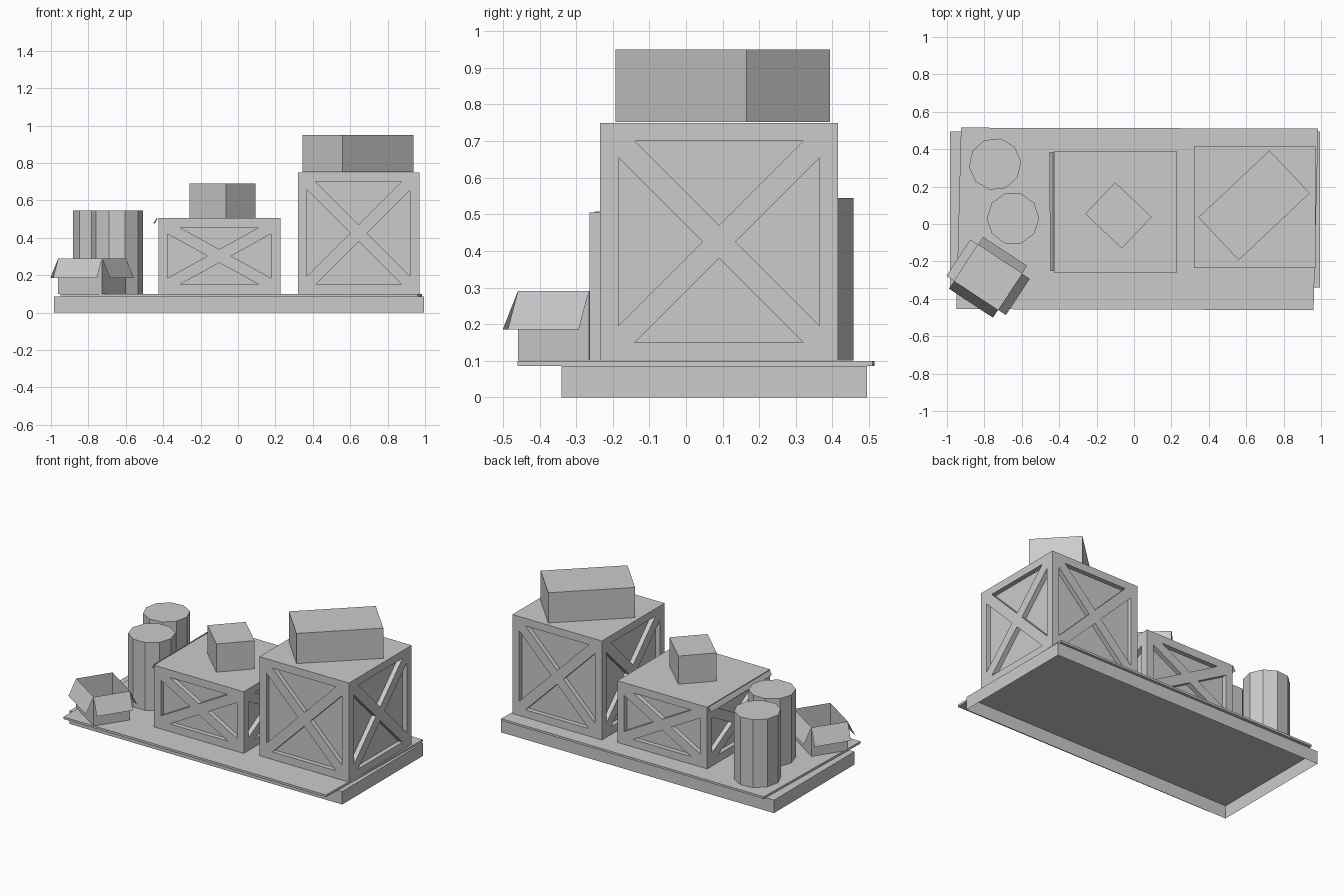
import bpy, bmesh
from math import radians, cos, sin, tau
from mathutils import Matrix, Vector

if "Cube" in bpy.data.objects:
    bpy.data.objects.remove(bpy.data.objects["Cube"])

grey = bpy.data.materials.new("plain grey")
grey.use_nodes = True
grey.diffuse_color = (0.6, 0.6, 0.6, 1)
grey.node_tree.nodes["Principled BSDF"].inputs["Base Color"].default_value = (0.6, 0.6, 0.6, 1)


def make(name, bm):
    mesh = bpy.data.meshes.new(name)
    bm.to_mesh(mesh)
    bm.free()
    mesh.materials.append(grey)
    obj = bpy.data.objects.new(name, mesh)
    bpy.context.collection.objects.link(obj)
    return obj


def prism(bm, points, offset):
    """Closed prism: a polygon swept along an offset vector."""
    low = [bm.verts.new(p) for p in points]
    high = [bm.verts.new(Vector(p) + Vector(offset)) for p in points]
    bm.faces.new(low[::-1])
    bm.faces.new(high)
    for i in range(len(low)):
        j = (i + 1) % len(low)
        bm.faces.new((low[i], low[j], high[j], high[i]))


def box(name, centre, size, z0, z1, turn=0, open_side=0):
    """Upright box; open_side -1 drops the bottom face, 1 the top face."""
    bm = bmesh.new()
    place = (Matrix.Translation((*centre, (z0 + z1) / 2)) @ Matrix.Rotation(radians(turn), 4, 'Z')
             @ Matrix.Diagonal((*size, z1 - z0, 1)))
    bmesh.ops.create_cube(bm, size=1, matrix=place)
    if open_side:
        bm.normal_update()
        gone = [f for f in bm.faces if f.normal.z * open_side > 0.9]
        bmesh.ops.delete(bm, geom=gone, context='FACES')
    return make(name, bm)


def crate(name, centre, width, z0, z1, border, band_x, band_z, depth=0.03):
    """Box with four sunken triangles on each side, leaving a frame and a cross."""
    body = box(name, centre, (width, width), z0, z1)
    w, h = width / 2 - border, (z1 - z0) / 2 - border
    bm = bmesh.new()
    a, b = w - band_x, h - band_z
    tip_x, tip_z = w * band_z / h, h * band_x / w
    triangles = [((-a, h), (0, tip_z), (a, h)), ((-a, -h), (a, -h), (0, -tip_z)),
                 ((-w, -b), (-tip_x, 0), (-w, b)), ((w, -b), (w, b), (tip_x, 0))]
    for k in range(4):
        side = Matrix.Translation((*centre, (z0 + z1) / 2)) @ Matrix.Rotation(k * tau / 4, 4, 'Z')
        sweep = side.to_3x3() @ Vector((0, 2 * depth, 0))
        for tri in triangles:
            prism(bm, [side @ Vector((x, -width / 2 - depth, z)) for x, z in tri], sweep)
    bmesh.ops.recalc_face_normals(bm, faces=bm.faces)
    cutter = make(name + "_cutter", bm)
    cutter.hide_render = True
    mod = body.modifiers.new("recesses", 'BOOLEAN')
    mod.object, mod.operation, mod.solver = cutter, 'DIFFERENCE', 'EXACT'
    bpy.context.view_layer.objects.active = body
    bpy.ops.object.modifier_apply(modifier=mod.name)
    bpy.data.objects.remove(cutter)


def barrel(name, x, y, turn):
    bm = bmesh.new()
    ring = [radians(turn) + tau * i / 10 for i in range(10)]
    prism(bm, [(x + 0.14 * cos(t), y + 0.14 * sin(t), 0.1) for t in ring], (0, 0, 0.445))
    make(name, bm)


# Platform, hollow underneath, with a slightly skewed sheet on top
box("platform", (0.005, 0.077), (1.98, 0.835), 0, 0.085, open_side=-1)
bm = bmesh.new()
prism(bm, [(-0.95, -0.455, 0.085), (0.96, -0.46, 0.085), (0.985, 0.51, 0.085),
           (-0.925, 0.515, 0.085)], (0, 0, 0.014))
make("ground_sheet", bm)

# Crates and the boxes on them
crate("large_crate", (0.645, 0.09), 0.65, 0.1, 0.75, 0.05, 0.045, 0.045)
crate("low_crate", (-0.1, 0.063), 0.652, 0.1, 0.505, 0.05, 0.065, 0.035)
box("large_crate_box", (0.642, 0.1), (0.522, 0.314), 0.752, 0.95, 43.3)
box("low_crate_box", (-0.083, 0.046), (0.269, 0.232), 0.505, 0.69, -43.5)

# Loose strip along the top of the low crate
bm = bmesh.new()
prism(bm, [(-0.43, -0.25, 0.505), (-0.43, 0.385, 0.505), (-0.45, 0.385, 0.475),
           (-0.445, -0.25, 0.475)], (-0.003, 0, 0.002))
make("loose_strip", bm)

# Barrels
barrel("back_barrel", -0.743, 0.32, 6)
barrel("front_barrel", -0.647, 0.03, 0)

# Open carton with four drooping flaps
spot, turn, size = (-0.78, -0.285), -33.4, (0.281, 0.232)
box("open_carton", spot, size, 0.1, 0.29, turn, open_side=1)
bm = bmesh.new()
for k in range(4):
    half, reach = size[k % 2] / 2, size[(k + 1) % 2] / 2
    place = Matrix.Translation((*spot, 0)) @ Matrix.Rotation(radians(turn) + k * tau / 4, 4, 'Z')
    corners = [(-half, -reach, 0.29), (-half, -reach - 0.05, 0.185),
               (half, -reach - 0.05, 0.185), (half, -reach, 0.29)]
    bm.faces.new([bm.verts.new(place @ Vector(c)) for c in corners])
make("carton_flaps", bm)
